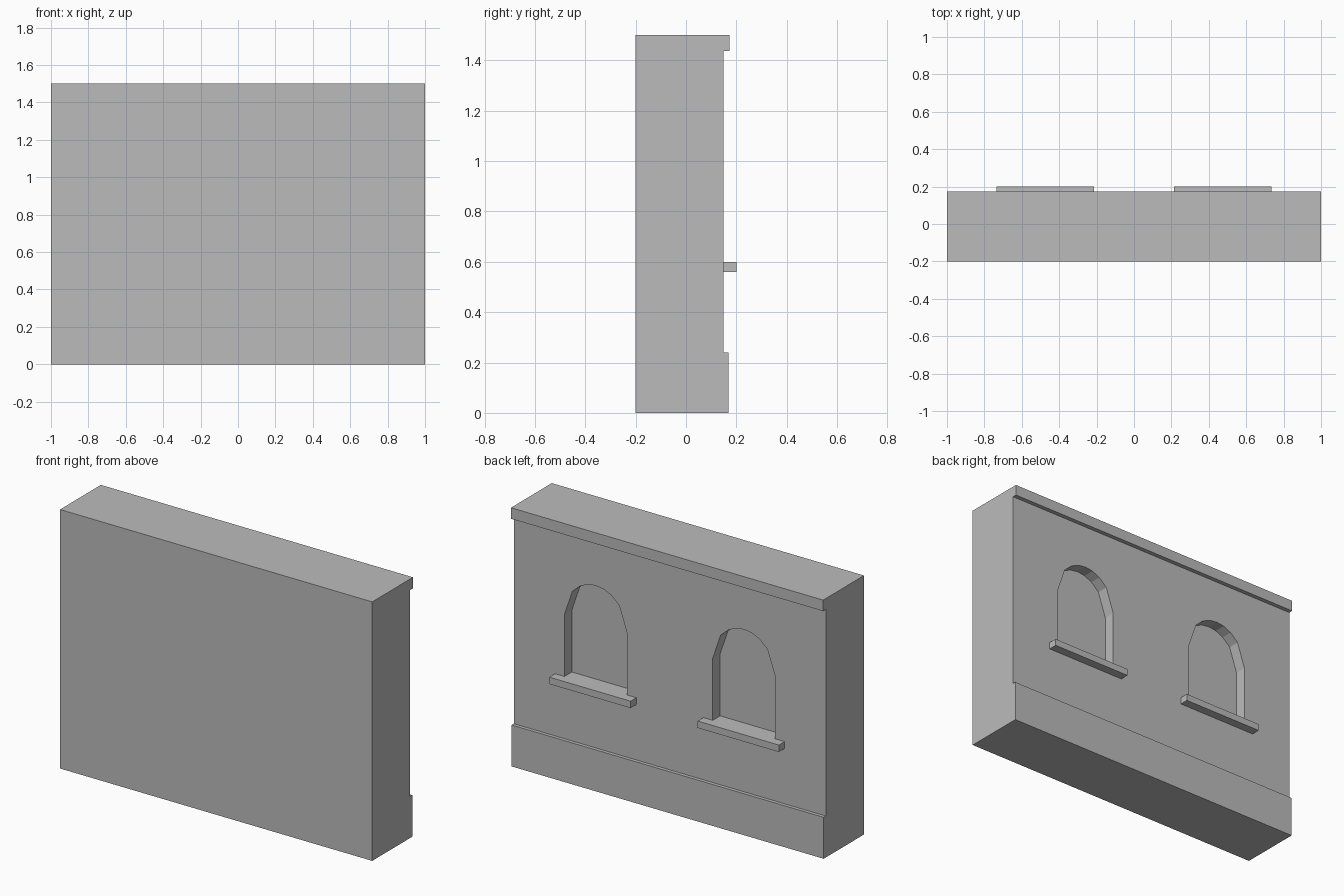
import bpy, bmesh, math

if "Cube" in bpy.data.objects:
    bpy.data.objects.remove(bpy.data.objects["Cube"])

# Single flat stone colour
stone = bpy.data.materials.new("grey_stone")
stone.diffuse_color = (0.5, 0.5, 0.5, 1)
stone.use_nodes = True
stone.node_tree.nodes["Principled BSDF"].inputs["Base Color"].default_value = stone.diffuse_color


def finish(name, bm):
    bmesh.ops.recalc_face_normals(bm, faces=bm.faces)
    mesh = bpy.data.meshes.new(name)
    bm.to_mesh(mesh)
    bm.free()
    mesh.materials.append(stone)
    obj = bpy.data.objects.new(name, mesh)
    bpy.context.collection.objects.link(obj)
    return obj


def extrude_profile(name, points, vec):
    bm = bmesh.new()
    face = bm.faces.new([bm.verts.new(p) for p in points])
    new = bmesh.ops.extrude_face_region(bm, geom=[face])["geom"]
    verts = [g for g in new if isinstance(g, bmesh.types.BMVert)]
    bmesh.ops.translate(bm, verts=verts, vec=vec)
    return finish(name, bm)


# Wall with plinth and cornice, one side profile swept along x
profile = [(-0.2, 0), (0.168, 0), (0.168, 0.24), (0.148, 0.24),
           (0.148, 1.436), (0.173, 1.436), (0.173, 1.5), (-0.2, 1.5)]
wall = extrude_profile("wall", [(-1, y, z) for y, z in profile], (2, 0, 0))

# Arched niche outline, arch points evenly spaced across the width
HALF, SPRING, RISE, STEPS = 0.2, 0.96, 0.22, 8
NICHE_Y = 0.08
arch = [(-HALF, 0.6), (HALF, 0.6)]
for i in range(STEPS + 1):
    t = 1 - 2 * i / STEPS
    arch.append((HALF * t, SPRING + RISE * math.sqrt(1 - t * t)))

for side, label in ((-1, "left"), (1, "right")):
    cx = side * 0.475
    # Niche cut into the back of the wall
    cutter = extrude_profile(label + "_niche_cutter",
                             [(cx + x, NICHE_Y, z) for x, z in arch], (0, 0.3, 0))
    cutter.hide_render = True
    cutter.hide_set(True)
    cut = wall.modifiers.new(label + "_niche", 'BOOLEAN')
    cut.object = cutter
    cut.operation = 'DIFFERENCE'
    cut.solver = 'EXACT'
    # Window sill
    sill = [(cx - 0.26, 0.148, 0.56), (cx + 0.26, 0.148, 0.56),
            (cx + 0.26, 0.148, 0.6), (cx - 0.26, 0.148, 0.6)]
    extrude_profile(label + "_sill", sill, (0, 0.052, 0))
